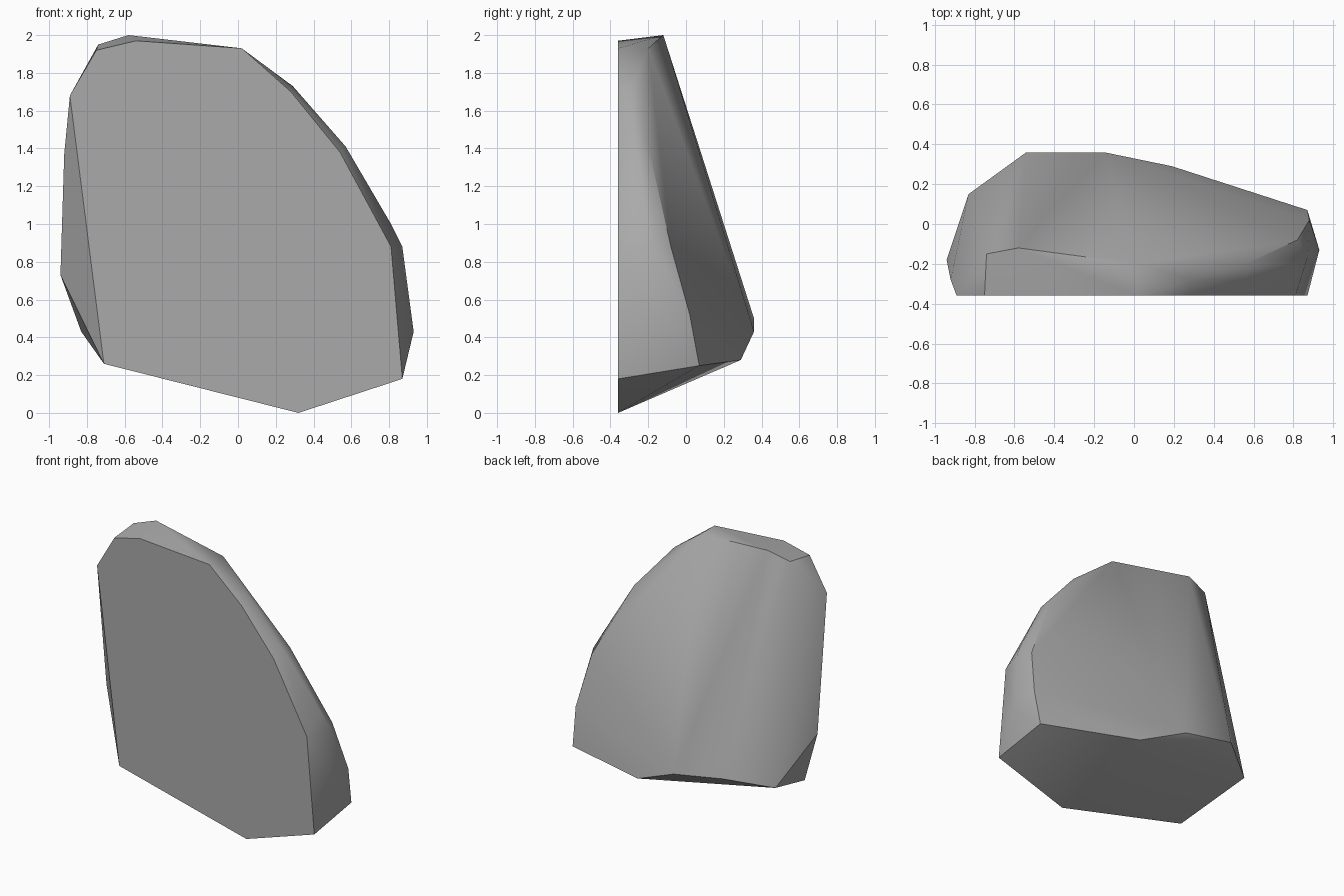
import bpy
import bmesh
import math

# Remove the default object
default = bpy.data.objects.get("Cube")
if default:
    bpy.data.objects.remove(default, do_unlink=True)


def make_material(name, colour):
    material = bpy.data.materials.new(name)
    material.use_nodes = True
    material.diffuse_color = colour
    shader = material.node_tree.nodes["Principled BSDF"]
    shader.inputs["Base Color"].default_value = colour
    shader.inputs["Roughness"].default_value = 0.9
    return material


def hull_object(name, points, material, sharp_angle):
    """Wrap a convex faceted stone around the corner points."""
    bm = bmesh.new()
    for point in points:
        bm.verts.new(point)
    result = bmesh.ops.convex_hull(bm, input=bm.verts[:])
    loose = [v for v in bm.verts if not v.link_faces]
    bmesh.ops.delete(bm, geom=loose, context="VERTS")

    # Merge the coplanar triangles of the flat cut face
    bmesh.ops.dissolve_limit(bm, angle_limit=math.radians(0.5),
                             verts=bm.verts[:], edges=bm.edges[:])
    bmesh.ops.recalc_face_normals(bm, faces=bm.faces[:])

    mesh = bpy.data.meshes.new(name)
    bm.to_mesh(mesh)
    bm.free()
    mesh.materials.append(material)
    stone = bpy.data.objects.new(name, mesh)
    bpy.context.collection.objects.link(stone)

    # Smooth the worn faces but keep the broken edges crisp
    bpy.ops.object.select_all(action="DESELECT")
    stone.select_set(True)
    bpy.context.view_layer.objects.active = stone
    bpy.ops.object.shade_smooth_by_angle(angle=math.radians(sharp_angle))
    return stone


# Flat front face outline, as x and z
front_y = -0.36
front_outline = [(-0.89, 1.68), (-0.75, 1.92), (-0.54, 1.97), (0.02, 1.93),
                 (0.28, 1.7), (0.54, 1.38), (0.81, 0.88), (0.87, 0.18),
                 (0.32, 0), (-0.71, 0.26)]
front_face = [(x, front_y, z) for x, z in front_outline]

# Chamfered rim between the front face and the back
top_rim = [(-0.74, -0.15, 1.95), (-0.58, -0.12, 2), (0.02, -0.2, 1.93)]
left_chamfer = [(0.29, -0.28, 1.73), (0.57, -0.28, 1.41), (0.81, -0.2, 1),
                (0.87, -0.17, 0.88), (0.93, -0.13, 0.43)]
left_back_edge = [(0.56, -0.2, 1.41), (0.82, -0.08, 0.88),
                  (0.88, 0.02, 0.52), (0.87, 0.07, 0.25)]
right_side = [(-0.92, -0.28, 1.37), (-0.94, -0.18, 0.73),
              (-0.83, 0.15, 0.43)]

# Lower edge of the sloping back
back_foot = [(-0.54, 0.36, 0.5), (-0.15, 0.36, 0.43), (0.19, 0.29, 0.28)]

grey_stone = make_material("grey_stone", (0.4, 0.4, 0.4, 1))
corners = (front_face + top_rim + left_chamfer + left_back_edge
           + right_side + back_foot)
hull_object("rock_slab", corners, grey_stone, 35)
